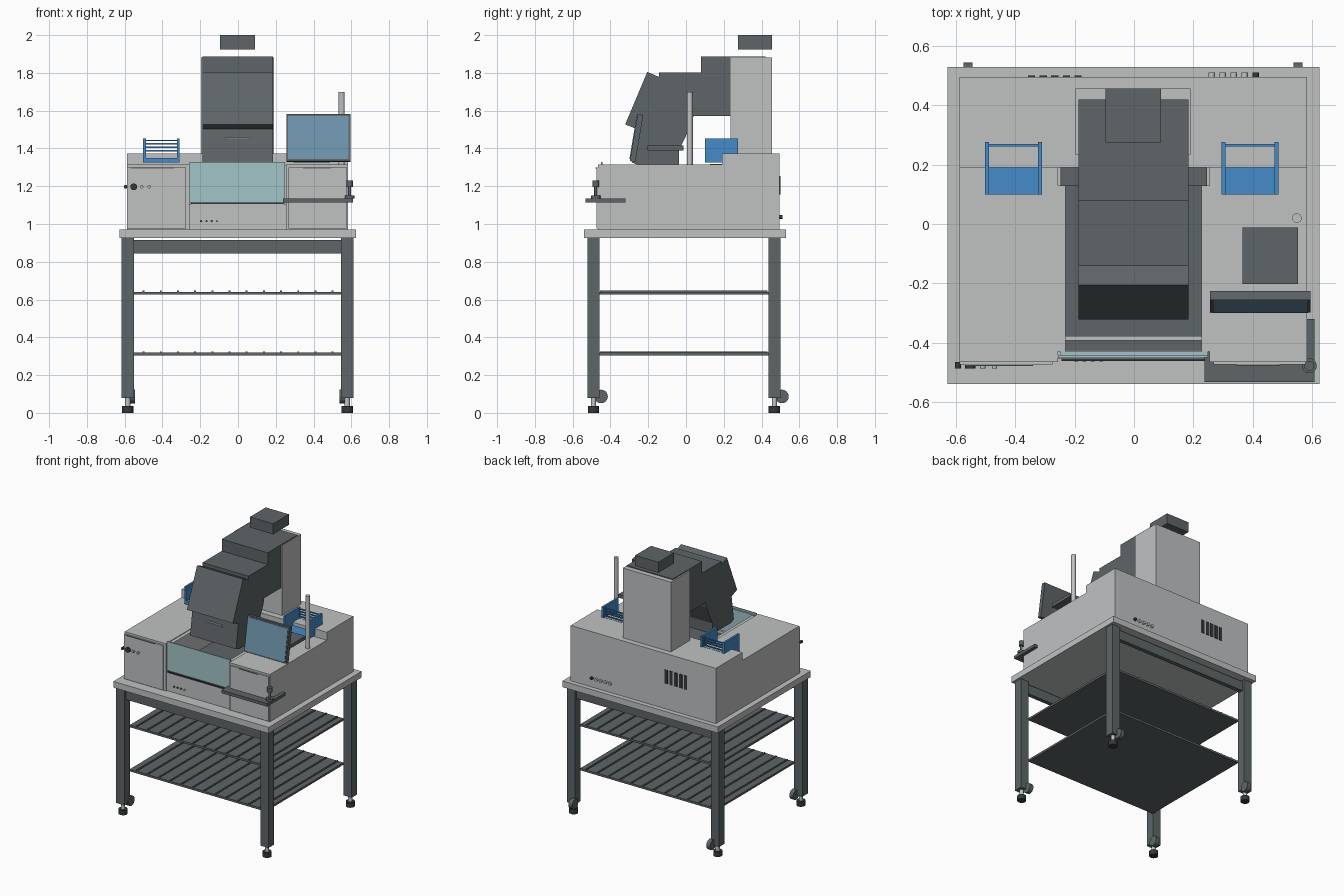
import bpy, bmesh, math
from mathutils import Matrix, Vector

old = bpy.data.objects.get("Cube")
if old:
    bpy.data.objects.remove(old, do_unlink=True)


def material(name, r, g, b):
    m = bpy.data.materials.new(name)
    m.use_nodes = True
    m.diffuse_color = (r, g, b, 1)
    bsdf = next(n for n in m.node_tree.nodes if n.type == 'BSDF_PRINCIPLED')
    bsdf.inputs["Base Color"].default_value = (r, g, b, 1)
    return m


LIGHT = material("light grey", 0.53, 0.54, 0.545)
DARK = material("slate grey", 0.112, 0.13, 0.136)
BLACK = material("charcoal", 0.035, 0.04, 0.042)
BLUE = material("rack blue", 0.06, 0.26, 0.58)
GLASS = material("pale teal", 0.37, 0.56, 0.58)
SCREEN = material("screen blue", 0.16, 0.30, 0.42)


def finish(name, bm, mat):
    bmesh.ops.recalc_face_normals(bm, faces=bm.faces)
    me = bpy.data.meshes.new(name)
    bm.to_mesh(me)
    bm.free()
    me.materials.append(mat)
    ob = bpy.data.objects.new(name, me)
    bpy.context.collection.objects.link(ob)
    return ob


def box(name, x, y, z, mat):
    """Box from (low, high) ranges on each axis."""
    bm = bmesh.new()
    bmesh.ops.create_cube(bm, size=1)
    for v in bm.verts:
        v.co = Vector([r[0] if c < 0 else r[1] for c, r in zip(v.co, (x, y, z))])
    return finish(name, bm, mat)


def cyl(name, centre, r, length, axis, mat, sides=24):
    bm = bmesh.new()
    bmesh.ops.create_cone(bm, cap_ends=True, segments=sides, radius1=r, radius2=r, depth=length)
    turn = Vector((0, 0, 1)).rotation_difference(Vector(axis)).to_matrix().to_4x4()
    bmesh.ops.transform(bm, matrix=Matrix.Translation(centre) @ turn, verts=bm.verts)
    for f in bm.faces:
        f.smooth = len(f.verts) == 4
    for e in bm.edges:
        e.smooth = e.calc_face_angle(0) < 0.7
    return finish(name, bm, mat)


def side_profile(name, points, x0, x1, mat):
    """Extrude a (y, z) outline along x."""
    bm = bmesh.new()
    face = bm.faces.new([bm.verts.new((x0, y, z)) for y, z in points])
    res = bmesh.ops.extrude_face_region(bm, geom=[face])
    moved = [v for v in res["geom"] if isinstance(v, bmesh.types.BMVert)]
    bmesh.ops.translate(bm, vec=(x1 - x0, 0, 0), verts=moved)
    return finish(name, bm, mat)


X, Y, Z = (1, 0, 0), (0, 1, 0), (0, 0, 1)

# Table: top, legs, feet, casters, rails
box("table_top", (-0.628, 0.626), (-0.54, 0.53), (0.925, 0.97), LIGHT)
for side, sx in (("right", -0.584), ("left", 0.578)):
    for end, sy in (("front", -0.49), ("back", 0.468)):
        tag = f"{end}_{side}"
        box(f"leg_{tag}", (sx - 0.033, sx + 0.033), (sy - 0.032, sy + 0.032), (0.08, 0.925), DARK)
        cyl(f"foot_{tag}", (sx, sy, 0.018), 0.03, 0.036, Z, BLACK)
        cyl(f"foot_stem_{tag}", (sx, sy, 0.06), 0.014, 0.05, Z, LIGHT)
        cx = sx + (0.025 if sx < 0 else -0.025)
        cyl(f"caster_{tag}", (cx, sy + 0.04, 0.087), 0.036, 0.03, X, DARK)
for end, y in (("front", -0.49), ("back", 0.468)):
    box(f"rail_{end}", (-0.552, 0.546), (y - 0.015, y + 0.015), (0.845, 0.915), DARK)

# Shelves with raised slats
for level, z in (("lower", 0.304), ("upper", 0.626)):
    box(f"shelf_{level}", (-0.552, 0.546), (-0.46, 0.437), (z, z + 0.015), DARK)
    for i in range(12):
        x = -0.5 + i * 0.091
        box(f"slat_{level}_{i}", (x - 0.005, x + 0.005), (-0.455, 0.432), (z + 0.01, z + 0.022), DARK)

# Main housing
box("rear_housing", (-0.588, 0.583), (0.19, 0.496), (0.97, 1.373), LIGHT)
box("right_wing", (-0.588, -0.257), (-0.465, 0.19), (0.97, 1.315), LIGHT)
box("left_wing", (0.255, 0.583), (-0.465, 0.19), (0.97, 1.315), LIGHT)
box("right_door", (-0.588, -0.274), (-0.473, -0.465), (0.975, 1.3), LIGHT)
box("left_door", (0.268, 0.578), (-0.473, -0.465), (0.975, 1.3), LIGHT)
box("right_door_grip", (-0.57, -0.34), (-0.479, -0.472), (1.294, 1.3), DARK)
box("left_door_grip", (0.345, 0.493), (-0.479, -0.472), (1.294, 1.3), DARK)
box("centre_base", (-0.257, 0.255), (-0.455, 0.19), (0.97, 1.105), LIGHT)
box("base_seam", (-0.245, 0.24), (-0.462, -0.454), (1.105, 1.115), BLACK)

# Sample bay: floor, ledges, glass front
box("bay_floor", (-0.232, 0.228), (-0.427, 0.158), (1.105, 1.14), DARK)
box("bay_back_plate", (-0.247, 0.246), (0.128, 0.19), (1.295, 1.318), DARK)
box("bay_crossbar", (-0.232, 0.228), (-0.393, -0.377), (1.14, 1.16), LIGHT)
for side, x in (("right", -0.244), ("left", 0.241)):
    box(f"bay_ledge_{side}", (x - 0.013, x + 0.013), (-0.43, 0.13), (1.105, 1.31), LIGHT)
box("bay_window", (-0.256, 0.25), (-0.45, -0.442), (1.115, 1.327), GLASS)
box("bay_window_backing", (-0.25, 0.25), (-0.442, -0.43), (1.105, 1.315), GLASS)

# Column, imaging head and top box
box("column", (-0.197, 0.19), (0.235, 0.456), (1.37, 1.882), LIGHT)
box("column_cap", (-0.187, 0.184), (0.23, 0.42), (1.88, 1.888), DARK)
side_profile("imaging_head", [
    (0.235, 1.888), (0.08, 1.888), (0.08, 1.802), (-0.142, 1.802), (-0.142, 1.778),
    (-0.205, 1.805), (-0.322, 1.527), (-0.258, 1.502), (-0.285, 1.325), (-0.25, 1.312),
    (-0.037, 1.312), (-0.037, 1.39), (0.03, 1.53), (0.04, 1.573), (0.235, 1.573)],
    -0.187, 0.184, DARK)
box("head_grip", (-0.068, 0.062), (-0.276, -0.262), (1.451, 1.459), LIGHT)
box("top_box", (-0.096, 0.091), (0.274, 0.456), (1.923, 2.0), DARK)

# Blue plate racks
for side, x0 in (("right", -0.502), ("left", 0.295)):
    x1 = x0 + 0.192
    box(f"rack_tray_{side}", (x0, x1), (0.1, 0.195), (1.325, 1.35), BLUE)
    for i, x in enumerate((x0, x1 - 0.014)):
        box(f"rack_wall_{side}_{i}", (x, x + 0.014), (0.1, 0.276), (1.328, 1.452), BLUE)
    for i in range(5):
        z = 1.367 + i * 0.018
        box(f"rack_bar_{side}_{i}", (x0, x1), (0.262, 0.27), (z, z + 0.007), BLUE)

# Tilted monitor
tilt = Matrix.Translation((0.426, -0.262, 1.455)) @ Matrix.Rotation(-0.165, 4, 'X')
for name, wide, tall, y0, y1, mat in (
        ("monitor_case", 0.169, 0.126, -0.015, 0.015, DARK),
        ("monitor_screen", 0.16, 0.116, -0.019, -0.014, SCREEN)):
    part = box(name, (-wide, wide), (y0, y1), (-tall, tall), mat)
    part.data.transform(tilt)
box("rear_tray", (0.365, 0.553), (-0.203, -0.012), (1.39, 1.415), DARK)
cyl("signal_pole", (0.549, 0.02, 1.505), 0.016, 0.385, Z, LIGHT)

# Control shelf with joystick
box("control_shelf", (0.238, 0.608), (-0.532, -0.32), (1.113, 1.135), DARK)
for name, r, z0, z1 in (("joystick_base", 0.025, 1.135, 1.152),
                        ("joystick_stem", 0.008, 1.15, 1.2), ("joystick_cap", 0.017, 1.195, 1.23)):
    cyl(name, (0.591, -0.478, (z0 + z1) / 2), r, z1 - z0, Z, DARK)

# Front knobs and buttons
for i, (x, r, mat) in enumerate(((-0.594, 0.01, BLACK), (-0.552, 0.018, BLACK),
                                 (-0.51, 0.009, GLASS), (-0.47, 0.009, GLASS))):
    cyl(f"front_knob_{i}", (x, -0.476, 1.197), r, 0.022, Y, mat)
for i in range(4):
    cyl(f"base_button_{i}", (-0.195 + i * 0.028, -0.458, 1.015), 0.006, 0.01, Y,
        GLASS if i == 3 else DARK, 12)

# Rear sockets and vent slots
for i in range(5):
    cyl(f"rear_socket_{i}", (0.262 + i * 0.037, 0.5, 1.037), 0.011, 0.02, Y,
        BLACK if i == 4 else LIGHT, 16)
    x = -0.345 + i * 0.039
    box(f"vent_slot_{i}", (x - 0.012, x + 0.012), (0.494, 0.5), (1.155, 1.255), BLACK)
